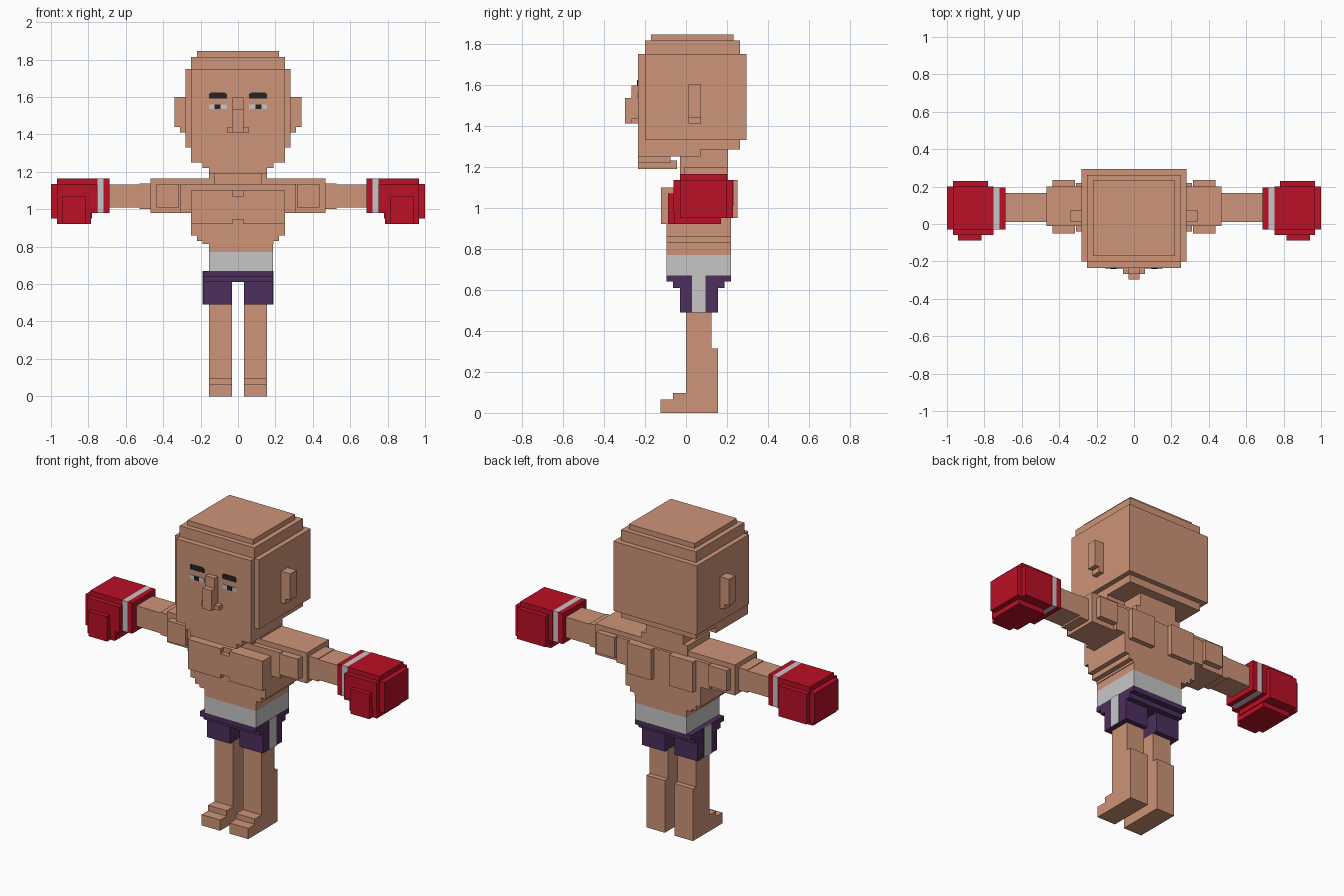
import bpy, bmesh


def material(name, r, g, b):
    m = bpy.data.materials.new(name)
    m.diffuse_color = (r, g, b, 1)
    return m


SKIN = material("skin", 0.61, 0.296, 0.188)
RED = material("glove_red", 0.497, 0.005, 0.019)
WHITE = material("white_cloth", 0.565, 0.565, 0.565)
PURPLE = material("shorts_purple", 0.074, 0.028, 0.107)
BLACK = material("brow_black", 0.018, 0.016, 0.016)


def part(name, mat, boxes, mirror=False):
    """Join boxes (x0, x1, y0, y1, z0, z1) into one object, optionally mirrored in x."""
    bm = bmesh.new()
    if mirror:
        boxes = boxes + [(-b[1], -b[0]) + b[2:] for b in boxes]
    for x0, x1, y0, y1, z0, z1 in boxes:
        for v in bmesh.ops.create_cube(bm, size=1)["verts"]:
            v.co = (x1 if v.co.x > 0 else x0,
                    y1 if v.co.y > 0 else y0,
                    z1 if v.co.z > 0 else z0)
    mesh = bpy.data.meshes.new(name)
    bm.to_mesh(mesh)
    bm.free()
    mesh.materials.append(mat)
    obj = bpy.data.objects.new(name, mesh)
    bpy.context.collection.objects.link(obj)
    return obj


def wide(w, *rest):
    return (-w, w) + rest


# Head with stepped crown and jaw
part("head", SKIN, [
    wide(.28, -.20, .295, 1.33, 1.75),
    wide(.25, -.235, .263, 1.285, 1.75),
    wide(.25, -.20, .263, 1.74, 1.815),
    wide(.22, -.17, .232, 1.80, 1.845),
    wide(.25, -.235, .07, 1.25, 1.34),
    wide(.19, -.235, -.075, 1.22, 1.26),
    wide(.155, -.235, -.045, 1.19, 1.23)])
part("nose", SKIN, [
    wide(.03, -.266, -.22, 1.41, 1.597),
    wide(.03, -.297, -.22, 1.41, 1.535),
    wide(.06, -.266, -.22, 1.41, 1.436)])
part("ears", SKIN, [
    (.27, .34, .013, .073, 1.44, 1.60),
    (.27, .31, .013, .073, 1.41, 1.45)], True)

# Painted face plates
part("eye_whites", WHITE, [(.06, .155, -.238, -.23, 1.535, 1.56)], True)
part("pupils", BLACK, [(.094, .125, -.240, -.232, 1.535, 1.56)], True)
part("eyebrows", BLACK, [(.06, .155, -.238, -.23, 1.593, 1.618),
                         (.07, .147, -.238, -.23, 1.60, 1.624)], True)

# Neck and torso
part("neck", SKIN, [
    wide(.125, -.03, .205, 1.10, 1.30),
    wide(.155, -.01, .205, 1.10, 1.20)])
part("torso", SKIN, [
    wide(.25, -.095, .22, .86, 1.10),
    wide(.22, -.095, .22, .83, .87),
    wide(.19, -.095, .22, .815, .84),
    (-.156, .186, -.095, .22, .77, .82)])
part("chest", SKIN, [
    (.03, .25, -.123, -.08, .92, 1.10),
    (0, .03, -.123, -.08, .945, 1.07)], True)
part("back_muscles", SKIN, [(.06, .22, .20, .25, .95, 1.135)], True)

# Shoulders and arms
part("shoulders", SKIN, [
    wide(.467, -.01, .20, .98, 1.165),
    wide(.31, -.04, .22, .98, 1.135)])
part("deltoids", SKIN, [(.315, .437, -.052, .235, 1.01, 1.135)], True)
part("arms", SKIN, [
    (.45, .70, .012, .167, 1.01, 1.133),
    (.45, .527, .012, .167, 1.0, 1.137)], True)

# Boxing gloves with striped cuffs
part("glove_cuffs", RED, [(.687, .718, -.03, .195, .98, 1.165)], True)
part("glove_stripes", WHITE, [(.718, .752, -.03, .195, .98, 1.165)], True)
part("gloves", RED, [
    (.752, .968, -.03, .20, .98, 1.165),
    (.78, 1.0, -.03, .20, .95, 1.135),
    (.78, .968, -.03, .23, .95, 1.135),
    (.752, .968, -.06, .20, .98, 1.135),
    (.785, .968, -.055, .17, .92, 1.07),
    (.815, .94, -.087, 0, .92, 1.07)], True)

# Shorts
part("waistband", WHITE, [(-.156, .186, -.095, .22, .67, .77)])
part("shorts", PURPLE, [
    wide(.187, -.095, .22, .64, .67),
    wide(.187, -.063, .187, .61, .65)])
part("shorts_legs", PURPLE, [(.032, .187, -.03, .155, .49, .64)], True)
part("side_stripes", WHITE, [(.183, .191, .03, .095, .49, .67)], True)

# Legs and stepped feet
part("legs", SKIN, [
    (.032, .156, 0, .125, 0, .52),
    (.032, .156, 0, .156, 0, .315)], True)
part("feet", SKIN, [
    (.032, .156, -.125, .05, 0, .065),
    (.032, .156, -.063, .05, 0, .098)], True)
